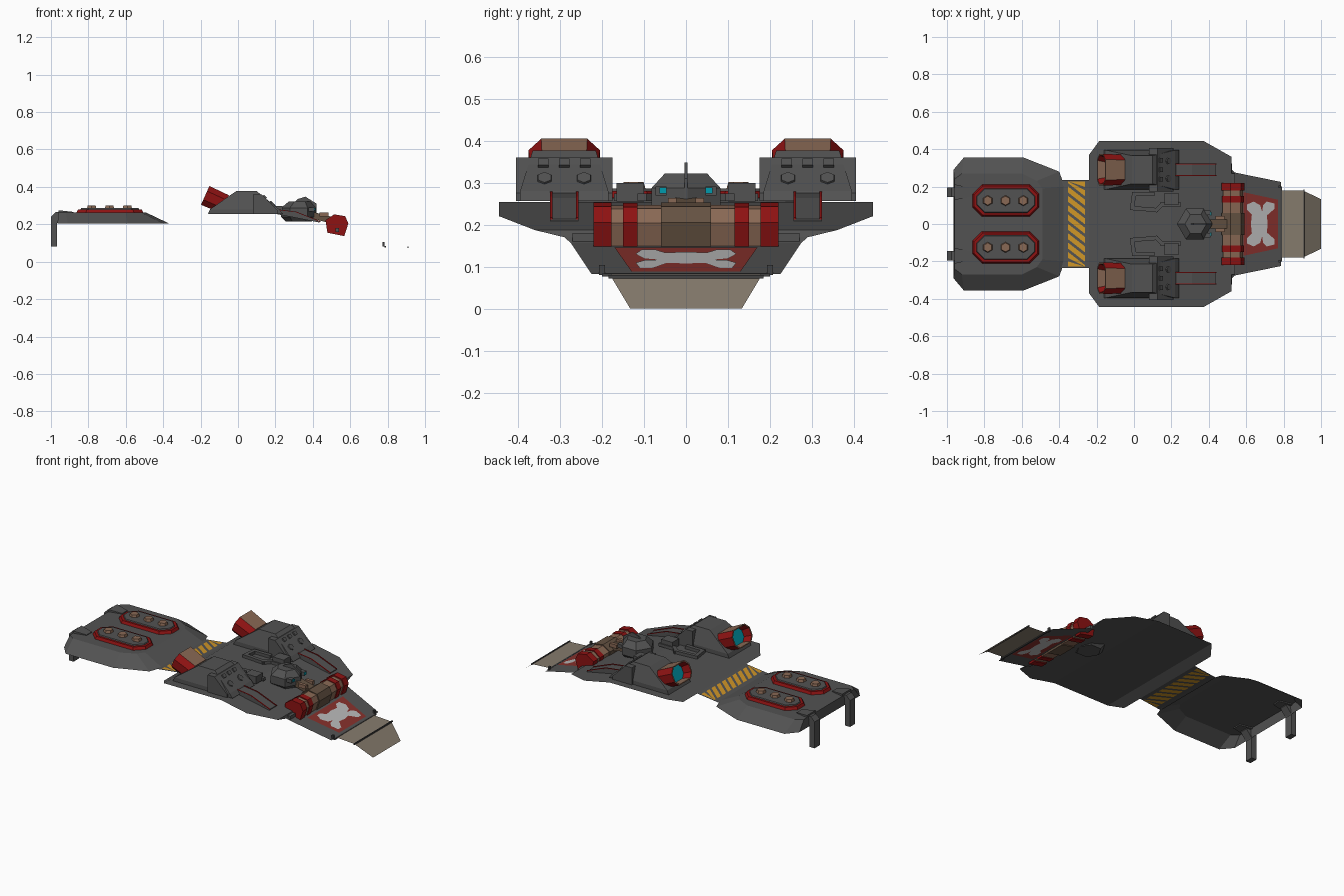
import bpy, bmesh, math
from mathutils import Matrix, Vector

if "Cube" in bpy.data.objects:
    bpy.data.objects.remove(bpy.data.objects["Cube"])


def material(name, r, g, b):
    m = bpy.data.materials.new(name)
    m.diffuse_color = (r, g, b, 1)
    m.use_nodes = True
    m.node_tree.nodes["Principled BSDF"].inputs["Base Color"].default_value = m.diffuse_color
    return m


GREY = material("hull grey", .085, .085, .085)
DARK = material("dark stripe", .055, .055, .055)
RED = material("deep red", .27, .006, .006)
PANEL = material("panel red", .24, .03, .025)
BROWN = material("copper brown", .25, .14, .09)
UMBER = material("dark brown", .13, .085, .055)
TAUPE = material("front flap taupe", .24, .20, .155)
YELLOW = material("hazard yellow", .62, .30, .02)
CYAN = material("cyan glow", .0, .33, .42)
PALE = material("pale paint", .48, .48, .48)


def mesh(name, verts, faces, *mats, sheet=False):
    me = bpy.data.meshes.new(name)
    me.from_pydata(verts, [], faces)
    bm = bmesh.new()
    bm.from_mesh(me)
    bmesh.ops.recalc_face_normals(bm, faces=bm.faces)
    if sheet and sum(f.normal.z for f in bm.faces) < 0:
        bmesh.ops.reverse_faces(bm, faces=bm.faces)
    bm.to_mesh(me)
    bm.free()
    for m in mats:
        me.materials.append(m)
    ob = bpy.data.objects.new(name, me)
    bpy.context.collection.objects.link(ob)
    return ob


def loft(name, rings, *mats, start=True, end=True, sheet=False):
    n = len(rings[0])
    verts = [v for r in rings for v in r]
    faces = [(k*n+i, k*n+(i+1) % n, (k+1)*n+(i+1) % n, (k+1)*n+i)
             for k in range(len(rings)-1) for i in range(n)]
    if start:
        faces.append(tuple(range(n)))
    if end:
        faces.append(tuple(range(len(verts)-n, len(verts))))
    return mesh(name, verts, faces, *mats, sheet=sheet)


def prism(name, profile, y0, y1, mat):
    """Side profile (x, z) extruded across y."""
    return loft(name, [[(x, y, z) for x, z in profile] for y in (y0, y1)], mat)


def box(name, c, size, mat, rz=0, ry=0):
    m = Matrix.Translation(c) @ Matrix.Rotation(rz, 4, 'Z') @ Matrix.Rotation(ry, 4, 'Y')
    ring = [(-.5, -.5), (.5, -.5), (.5, .5), (-.5, .5)]
    return loft(name, [[m @ Vector((x*size[0], y*size[1], z*size[2])) for x, y in ring]
                       for z in (-.5, .5)], mat)


def ngon(x, y, z, r, n, turn=0):
    return [(x+r*math.cos(turn+math.tau*i/n), y+r*math.sin(turn+math.tau*i/n), z) for i in range(n)]


def outline(half, z):
    """Closed mirrored ring from (x, y) points on the +y side."""
    return [(x, y, z) for x, y in half] + [(x, -y, z) for x, y in reversed(half)]


def strip(name, stations, mat):
    """Folded sheet from (x, half width, z) stations."""
    verts = [(x, s*w, z) for x, w, z in stations for s in (-1, 1)]
    faces = [(2*i, 2*i+2, 2*i+3, 2*i+1) for i in range(len(stations)-1)]
    return mesh(name, verts, faces, mat, sheet=True)


# Folded main deck, nose ramp and front flap
strip("main_deck", [(-.24, .37, .225), (-.185, .445, .254), (.2, .445, .254), (.37, .445, .22),
                    (.52, .36, .187), (.525, .29, .17), (.54, .275, .157), (.785, .225, .082)], GREY)
strip("front_flap", [(.785, .178, .082), (.905, .178, .075), (1, .133, .0)], TAUPE)
box("flap_hinge", (.787, 0, .08), (.008, .4, .008), DARK)
box("flap_crease", (.908, 0, .076), (.006, .37, .008), DARK)


def ramp_z(x, lift):
    return .157 - (x-.54)*.306 + lift


# Ramp paint on both faces: red panel with abstract pale patches
patch = [(.625, 0), (.63, .05), (.605, .075), (.605, .105), (.64, .12), (.675, .1), (.685, .065),
         (.69, .1), (.71, .12), (.75, .11), (.75, .08), (.71, .045), (.715, 0)]
ring = patch + [(x, -y) for x, y in reversed(patch[1:-1])]
for side in (-1, 1):
    strip("ramp_panel", [(.585, .17, ramp_z(.585, .002*side)), (.77, .13, ramp_z(.77, .002*side))], PANEL)
    mesh("pale_patch", [(x, y, ramp_z(x, .004*side)) for x, y in ring], [tuple(range(len(ring)))],
         PALE, sheet=True)


def bridge_z(x):
    return .207 + (x+.39)*.12


# Hazard striped bridge, painted on both faces
strip("bridge", [(-.39, .235, bridge_z(-.39)), (-.24, .235, bridge_z(-.24))], GREY)
for k in range(-5, 7):
    for side in (-1, 1):
        y = k*.05
        pts = [(-.352, y+.018), (-.352, y+.05), (-.262, y-.02), (-.262, y-.052)]
        pts = [(x, max(-.228, min(.228, v)), bridge_z(x)+.002*side) for x, v in pts]
        mesh("hazard_stripe", pts, [(0, 1, 2, 3)], YELLOW, sheet=True)

# Rear shell, open underneath
loft("rear_shell", [outline([(-.965, .29), (-.91, .355), (-.59, .355), (-.4, .28), (-.37, .2)], .205),
                    outline([(-.96, .24), (-.92, .27), (-.6, .27), (-.52, .23), (-.49, .19)], .262)],
     GREY, start=False, sheet=True)

# Turret through the middle of the deck
loft("turret", [ngon(.325, 0, .215, .07, 6), ngon(.325, 0, .24, .095, 6), ngon(.325, 0, .287, .095, 6),
                ngon(.33, 0, .322, .058, 6)], GREY)
prism("turret_fin", [(.27, .29), (.32, .335), (.36, .348), (.42, .31), (.42, .26)], -.004, .004, GREY)
box("turret_barrel", (.45, 0, .235), (.12, .05, .035), UMBER, ry=.25)

# Six-sided nose roller, banded along its length
roll = [(.468, .222), (.515, .253), (.573, .243), (.59, .205), (.568, .137), (.478, .155)]
bands = [(-.06, .06, 1, UMBER)]
for s in (-1, 1):
    bands += [(s*.06, s*.115, .9, BROWN), (s*.115, s*.15, .97, RED),
              (s*.15, s*.178, .88, BROWN), (s*.178, s*.22, 1, RED)]
for y0, y1, k, mat in bands:
    prism("roller_band", [(.53+(x-.53)*k, .195+(z-.195)*k) for x, z in roll], y0, y1, mat)

for s in (-1, 1):
    # Ramp lips and turret guns
    box("ramp_lip", (.778, s*.2, .092), (.01, .014, .024), DARK)
    box("roller_mount", (.53, s*.24, .17), (.02, .06, .02), GREY)
    box("side_gun", (.38, s*.06, .28), (.06, .026, .022), GREY)
    box("gun_light", (.412, s*.055, .281), (.004, .017, .014), CYAN)
    box("barrel_lug", (.46, s*.033, .253), (.05, .02, .022), BROWN)

    # Rear claw with tapered root
    prism("rear_claw", [(-1, .08), (-.967, .08), (-.967, .205), (-.93, .25), (-.93, .265), (-.975, .265), (-1, .24)],
          s*.145, s*.195, GREY)
    loft("claw_root", [[(x, s*.17-w, .255), (x, s*.17+w, .255), (x, s*.17+w, z), (x, s*.17-w, z)]
                       for x, w, z in ((-.96, .042, .275), (-.88, .025, .266))], GREY)

    # Red-rimmed pad with three studs
    def pad(hx, hy, c, z):
        return [(-.685+a*(hx-c*p), s*.125+b*(hy-c*q), z) for a, b, p, q in
                ((1, -1, 0, 1), (1, 1, 0, 1), (1, 1, 1, 0), (-1, 1, 1, 0),
                 (-1, 1, 0, 1), (-1, -1, 0, 1), (-1, -1, 1, 0), (1, -1, 1, 0))]
    loft("pad_rim", [pad(.178, .085, .05, .264), pad(.17, .078, .047, .28)], RED)
    loft("pad_top", [pad(.158, .066, .042, .278), pad(.154, .062, .041, .286)], GREY)
    for x in (-.782, -.687, -.592):
        loft("pad_stud", [ngon(x, s*.125, .284, .029, 6, .52), ngon(x, s*.125, .301, .024, 6, .52)], BROWN)

    # Engine pod: tapered body and wide front block
    yc = s*.29
    loft("engine_pod", [[(x0, yc-w, z), (x1, yc-w, z), (x1, yc+w, z), (x0, yc+w, z)] for x0, x1, w, z in
                        ((-.16, .24, .105, .256), (-.15, .22, .105, .28), (-.01, .1, .075, .377))], GREY)
    prism("pod_front_block", [(.08, .256), (.21, .256), (.21, .275), (.125, .36), (.08, .36)],
          yc-.115, yc+.115, GREY)
    slope = math.atan2(.085, .085)
    for dy in (-.05, 0, .05):
        box("pod_vent", (.143, yc+dy, .345), (.022, .024, .012), GREY, ry=slope)
    for dy in (-.047, .047):
        loft("pod_socket", [[(.182+d+a*.707, yc+dy+b, .306+d-a*.707) for a, b, _ in ngon(0, 0, 0, r, 6)]
                            for d, r in ((-.005, .022), (.007, .018))], GREY)
    # Runner ahead of the pod, edged in thin red lines
    runner = [(.2, .278), (.31, .264), (.437, .214), (.437, .209), (.2, .256)]
    prism("runner", runner, yc-.034, yc+.034, GREY)
    for dy in (-.031, .031):
        prism("runner_line", [(x+.003, z+.003) for x, z in runner], yc+dy-.0025, yc+dy+.0025, RED)

    # Tilted thruster nozzle, hollow at the rear
    prof = [(.055, .055), (.085, .025), (.085, -.025), (.055, -.055),
            (-.055, -.055), (-.085, -.025), (-.085, .025), (-.055, .055)]
    frame = Matrix.Translation((-.125, yc, .332)) @ Matrix.Rotation(math.radians(24), 4, 'Y')
    noz = loft("thruster_nozzle", [[frame @ Vector((d, y*k, z*k)) for y, z in prof] for d, k in
                                   ((.06, .95), (-.055, 1), (-.055, .9), (-.01, .75))], RED, BROWN, CYAN)
    for f in noz.data.polygons:
        f.material_index = 1 if abs(f.normal.y) < .3 else 0
    noz.data.polygons[-1].material_index = 2

    # Raised conduit on the deck
    path = [(.1, .16), (0, .16), (-.01, .085), (.12, .075), (.15, .105), (.24, .105)]
    for (xa, ya), (xb, yb) in zip(path, path[1:]):
        box("deck_conduit", ((xa+xb)/2, s*(ya+yb)/2, .265),
            (math.hypot(xb-xa, yb-ya)+.02, .022, .018), GREY, rz=s*math.atan2(yb-ya, xb-xa))
    box("conduit_box", (.2, s*.133, .277), (.075, .065, .044), GREY)
